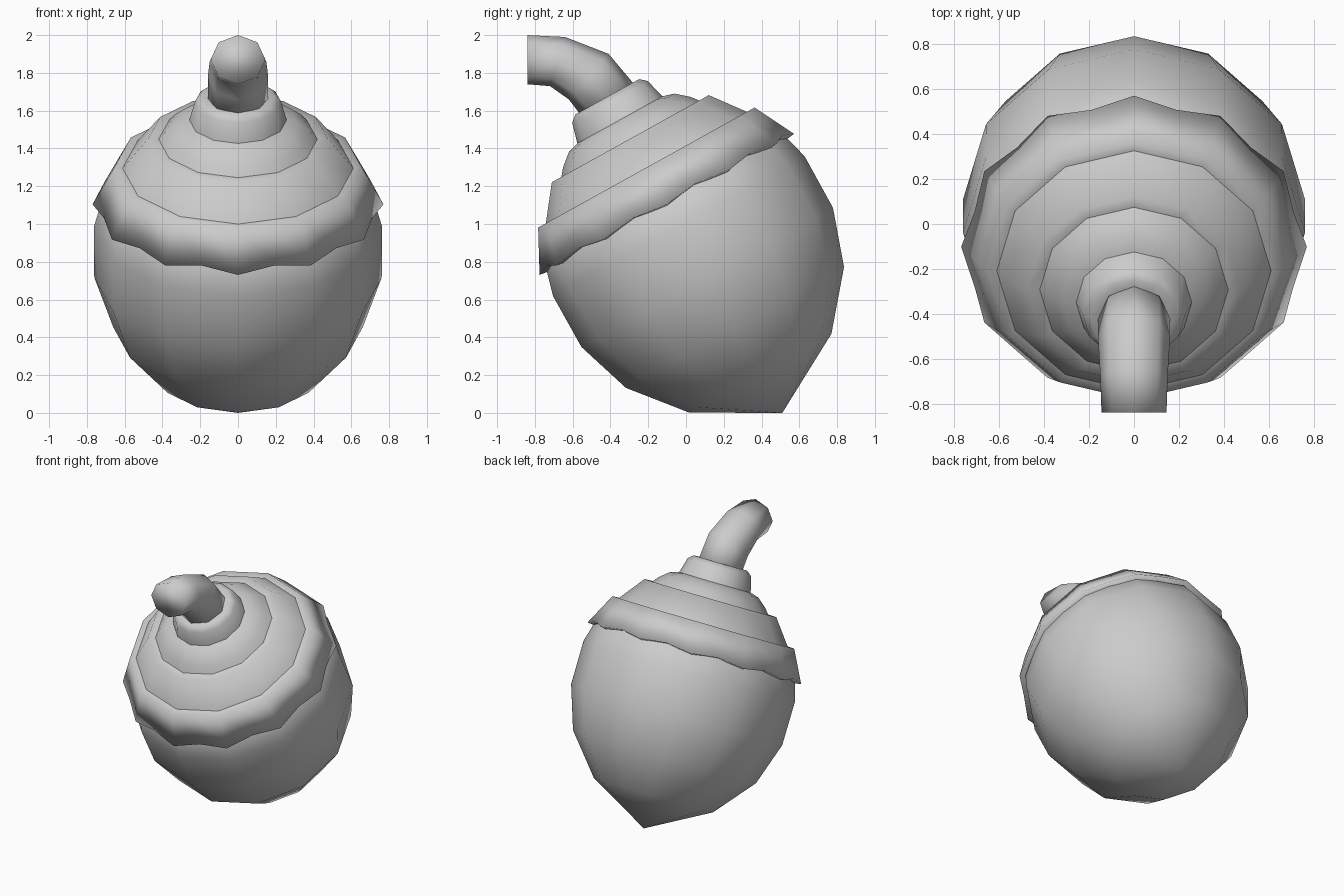
import bpy, bmesh
from math import sin, cos, pi, radians
from mathutils import Vector

old = bpy.data.objects.get("Cube")
if old:
    bpy.data.objects.remove(old, do_unlink=True)

GREY = (0.6, 0.6, 0.6, 1)
mat = bpy.data.materials.new("matte grey")
mat.use_nodes = True
mat.diffuse_color = GREY
bsdf = next(n for n in mat.node_tree.nodes if n.type == 'BSDF_PRINCIPLED')
bsdf.inputs["Base Color"].default_value = GREY

TIP = Vector((0, 0.51, 0))      # pointed bottom of the nut
TILT = radians(29)              # the whole nut leans forward


def leaning(angle):
    """Axis and cross direction for a ring leaning forward by angle."""
    return Vector((0, -sin(angle), cos(angle))), Vector((0, cos(angle), sin(angle)))


def loft(name, rings, close_start=False, close_end=False):
    """Join equal rings of points into one smooth skin; one-point rings make tips."""
    bm = bmesh.new()
    loops = [[bm.verts.new(p) for p in ring] for ring in rings]
    for a, b in zip(loops, loops[1:]):
        n = max(len(a), len(b))
        for i in range(n):
            j = (i + 1) % n
            quad = [a[i % len(a)], a[j % len(a)], b[j % len(b)], b[i % len(b)]]
            bm.faces.new(list(dict.fromkeys(quad)))
    if close_start:
        bm.faces.new(loops[0][::-1])
    if close_end:
        bm.faces.new(loops[-1])
    bmesh.ops.recalc_face_normals(bm, faces=bm.faces)
    mesh = bpy.data.meshes.new(name)
    bm.to_mesh(mesh)
    bm.free()
    mesh.shade_smooth()
    mesh.materials.append(mat)
    obj = bpy.data.objects.new(name, mesh)
    bpy.context.collection.objects.link(obj)
    return obj


def ring(center, angle, rx, ry, sides, odd_scale=1.0):
    cross = leaning(angle)[1]
    points = []
    for i in range(sides):
        t = 2 * pi * i / sides
        k = odd_scale if i % 2 else 1
        points.append(center + Vector((k * rx * sin(t), 0, 0)) + cross * k * ry * cos(t))
    return points


def on_axis(height):
    return TIP + leaning(TILT)[0] * height


def lathe(name, profile, sides=12, odd_scale=1.0, close_end=False):
    """Turn a (radius, height) profile around the leaning axis."""
    rings = [ring(on_axis(h), TILT, r, r, sides, odd_scale) if r else [on_axis(h)]
             for r, h in profile]
    return loft(name, rings, close_end=close_end)


# Nut body with a pointed tip
lathe("nut_body", [(0, 0), (0.43, 0.24), (0.66, 0.517), (0.761, 0.82),
                   (0.762, 1.13), (0.69, 1.4)], close_end=True)

# Scalloped rim: every second point of the lower edge is pulled in and up
def scallop(r, h, pull, lift):
    points = ring(on_axis(h), TILT, r, r, 24, pull)
    axis = leaning(TILT)[0]
    return [p + axis * lift * (i % 2) for i, p in enumerate(points)]

FLAT = cos(pi / 12)             # keeps the outline twelve-sided
loft("cap_rim", [scallop(0.68, 1.25, 0.97, 0.03), scallop(0.77, 1.262, 0.955, 0.023),
                 scallop(0.655, 1.485, FLAT, 0), scallop(0.59, 1.48, FLAT, 0)])

# Stacked cap layers
lathe("cap_middle_layer", [(0.62, 1.47), (0.475, 1.66), (0.40, 1.655)])
lathe("cap_top_layer", [(0.425, 1.65), (0.385, 1.70), (0.32, 1.755), (0.22, 1.785)],
      close_end=True)

# Collar around the stem
lathe("stem_collar", [(0.26, 1.765), (0.228, 1.883), (0.193, 1.913), (0.13, 1.905)],
      close_end=True)

# Stem bending forward: y, z, lean in degrees, half width, half depth
stem = [(-0.385, 1.62, 29, 0.16, 0.165), (-0.515, 1.78, 49, 0.16, 0.16),
        (-0.68, 1.86, 73, 0.15, 0.136), (-0.84, 1.87, 90, 0.145, 0.13)]
loft("stem", [ring(Vector((0, y, z)), radians(a), rx, ry, 8) for y, z, a, rx, ry in stem],
     close_start=True, close_end=True)
